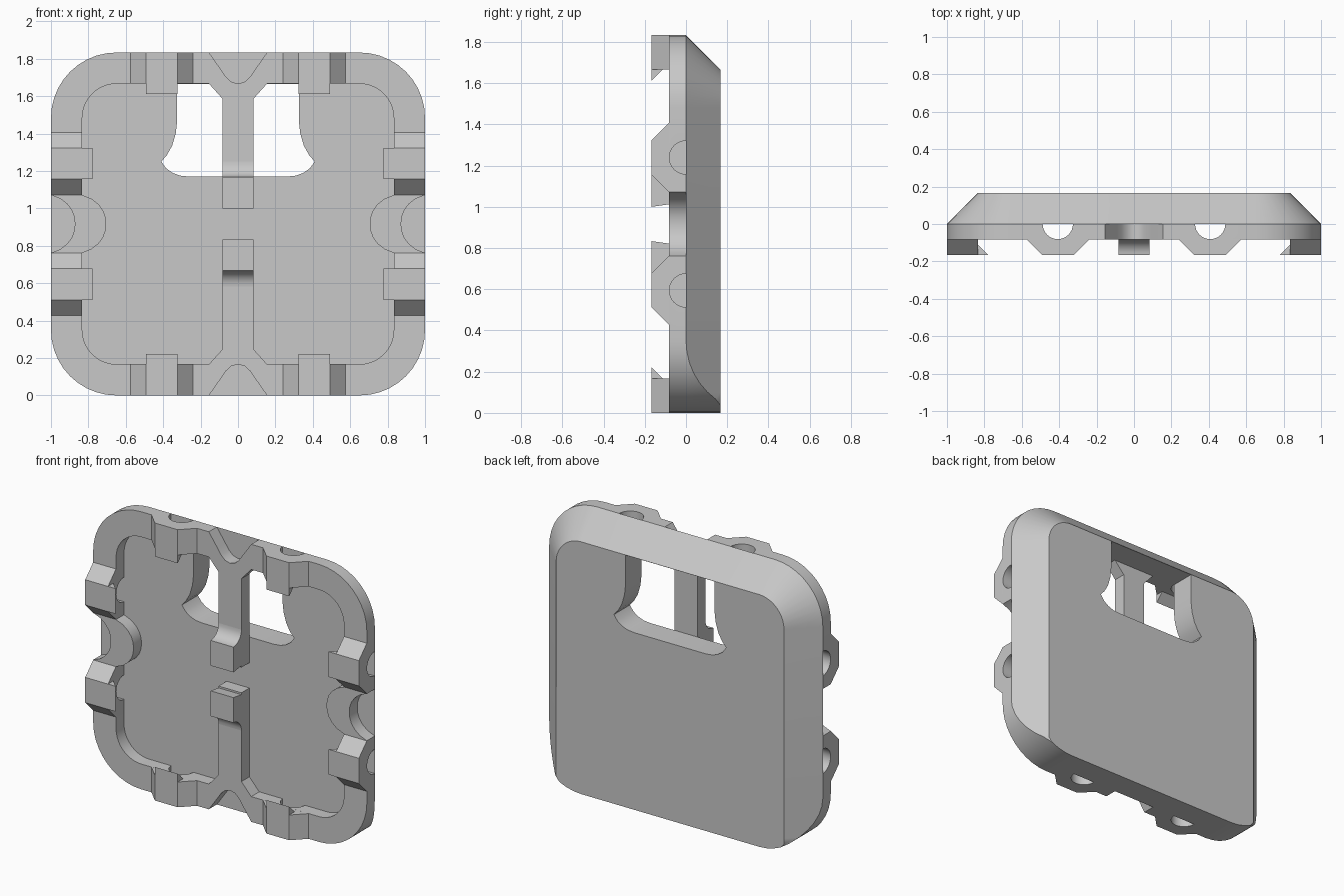
import bpy
import bmesh
from math import sin, cos, pi, radians

old = bpy.data.objects.get("Cube")
if old:
    bpy.data.objects.remove(old, do_unlink=True)

U = 1 / 12                # design module
W, H = 1.0, 11 * U        # half width, half height
FRONT, RIM = -2 * U, -U   # clip face and rim face
R_IN, R_OUT = 0.183, 0.35

grey = bpy.data.materials.new("plain grey")
grey.use_nodes = True
grey.diffuse_color = (0.58, 0.58, 0.58, 1)
grey.node_tree.nodes["Principled BSDF"].inputs["Base Color"].default_value = grey.diffuse_color


def finish(bm, name):
    bmesh.ops.remove_doubles(bm, verts=bm.verts, dist=1e-5)
    bmesh.ops.recalc_face_normals(bm, faces=bm.faces)
    mesh = bpy.data.meshes.new(name)
    bm.to_mesh(mesh)
    bm.free()
    mesh.materials.append(grey)
    obj = bpy.data.objects.new(name, mesh)
    bpy.context.collection.objects.link(obj)
    return obj


def loft(rings, name):
    """Skin a list of equal-length rings and cap both ends."""
    bm = bmesh.new()
    vs = [[bm.verts.new(p) for p in ring] for ring in rings]
    n = len(vs[0])
    for a, b in zip(vs, vs[1:]):
        for i in range(n):
            j = (i + 1) % n
            quad = [a[i], a[j], b[j], b[i]]
            pts = []
            for v in quad:
                if all((v.co - p.co).length > 1e-6 for p in pts):
                    pts.append(v)
            if len(pts) > 2:
                bm.faces.new(pts)
    bm.faces.new(vs[0])
    bm.faces.new(vs[-1])
    return finish(bm, name)


def slab(outline, y0, y1, name):
    return loft([[(x, y, h + H) for x, h in outline] for y in (y0, y1)], name)


def four_way(q):
    """Mirror a quarter outline (from the x axis to the z axis) into a loop."""
    half = q + [(-x, h) for x, h in reversed(q)]
    pts = half + [(x, -h) for x, h in reversed(half)]
    loop = []
    for p in pts:
        if not any(abs(p[0] - o[0]) + abs(p[1] - o[1]) < 1e-6 for o in loop):
            loop.append(p)
    return loop


def corner(r, n=10):
    cx, ch = W - R_OUT, H - R_OUT
    return [(cx + r * cos(i * pi / 2 / n), ch + r * sin(i * pi / 2 / n)) for i in range(n + 1)]


def cut(obj, cutters):
    for c in cutters:
        c.hide_render = True
        m = obj.modifiers.new("cut", "BOOLEAN")
        m.operation, m.solver, m.object = "DIFFERENCE", "EXACT", c
    bpy.context.view_layer.update()
    done = bpy.data.meshes.new_from_object(obj.evaluated_get(bpy.context.evaluated_depsgraph_get()))
    obj.modifiers.clear()
    obj.data = done
    for c in cutters:
        bpy.data.objects.remove(c, do_unlink=True)


# Back plate: chamfered on top and sides, straight at the bottom
front, mid, back = [], [], []
inner = W - 2 * U
outline = four_way(corner(R_OUT))
inset = four_way(corner(R_IN))
for (x, h), (ix, ih) in zip(outline, inset):
    z, s = h + H, (1 if x > 0 else -1)
    front.append((x, 0, z))
    if h > 0:
        mid.append((x, 0, z))
        back.append((ix, 2 * U, ih + H))
    else:
        mid.append((x, min(W - abs(x), 2 * U), z))
        back.append((s * min(abs(x), inner), 2 * U, z))
plate = loft([front, mid, back], "back_plate")

# Window through the plate
side = [(0.325, 1.665), (0.325, 1.47), (0.333, 1.4), (0.352, 1.335), (0.38, 1.285),
        (0.41, 1.25), (0.385, 1.215), (0.35, 1.19), (0.31, 1.175), (0.26, 1.17)]
window = side + [(-x, z) for x, z in reversed(side)]
cut(plate, [slab([(x, z - H) for x, z in window], -0.1, 0.3, "window_cutter")])

# Rim with edge notches, inward bulges and the two centre ribs
bell = [(0.128, 0), (0.125, 0.035), (0.113, 0.07), (0.088, 0.105), (0.05, 0.135), (0, 0.155)]
dip = [(0.155, 0), (0.092, 0.09), (0.065, 0.13), (0.035, 0.157), (0, 2 * U)]
rim = slab(four_way([(W - d, t) for d, t in bell] + corner(R_OUT)
                    + [(t, H - d) for t, d in dip]), RIM, 0, "rim")
pocket = slab(four_way([(inner - d, t) for d, t in bell] + corner(R_IN)
                       + [(0.155, H - 2 * U), (U, 0.67), (U, U), (0, U)]),
              -0.3, 0.1, "pocket_cutter")


def on_edge(edge, sign):
    """Map (along, outward, y) of one edge to model space."""
    if edge == "side":
        return lambda t, d, y: (sign * d, y, t + H)
    return lambda t, d, y: (t, y, sign * (d - U) + H)


# Clips with barbs, and the half-round holes beneath them
holes = []
for edge, spacing in (("side", 0.3225), ("end", 0.4075)):
    for sign in (1, -1):
        place = on_edge(edge, sign)
        for c in (-spacing, spacing):
            tag = f"{edge}_{sign}_{'a' if c < 0 else 'b'}"
            trap = [(-2 * U, RIM), (2 * U, RIM), (U, FRONT), (-U, FRONT)]
            loft([[place(c + t, d, y) for t, y in trap] for d in (inner, W)], "clip_" + tag)
            barb = [(inner, FRONT), (inner - 0.055, FRONT), (inner, FRONT + 0.055)]
            loft([[place(c + t, d, y) for d, y in barb] for t in (-U, U)], "barb_" + tag)
            arc = [(0.081 * cos(i * pi / 16), -0.081 * sin(i * pi / 16)) for i in range(17)]
            arc += [(-0.081, 0.05), (0.081, 0.05)]
            holes.append(loft([[place(c + t, d, y) for t, y in arc] for d in (0.7, 1.1)],
                              "hole_cutter"))
cut(rim, [pocket] + holes)

# Raised rib ends with a concave fillet
for sign, name in ((1, "upper_rib_block"), (-1, "lower_rib_block")):
    prof = [(U + 0.012, RIM), (U, FRONT)]
    prof += [(4 * U - U * cos(i * pi / 16), FRONT + U * sin(i * pi / 16)) for i in range(9)]
    loft([[(x, y, sign * h + H) for h, y in prof] for x in (-U, U)], name)

# Smooth the rounded walls, keep the crisp edges
bpy.ops.object.select_all(action="DESELECT")
for o in bpy.context.collection.objects:
    if o.type == "MESH" and o.data.materials and o.data.materials[0] == grey:
        o.select_set(True)
        bpy.context.view_layer.objects.active = o
bpy.ops.object.shade_smooth_by_angle(angle=radians(35))
